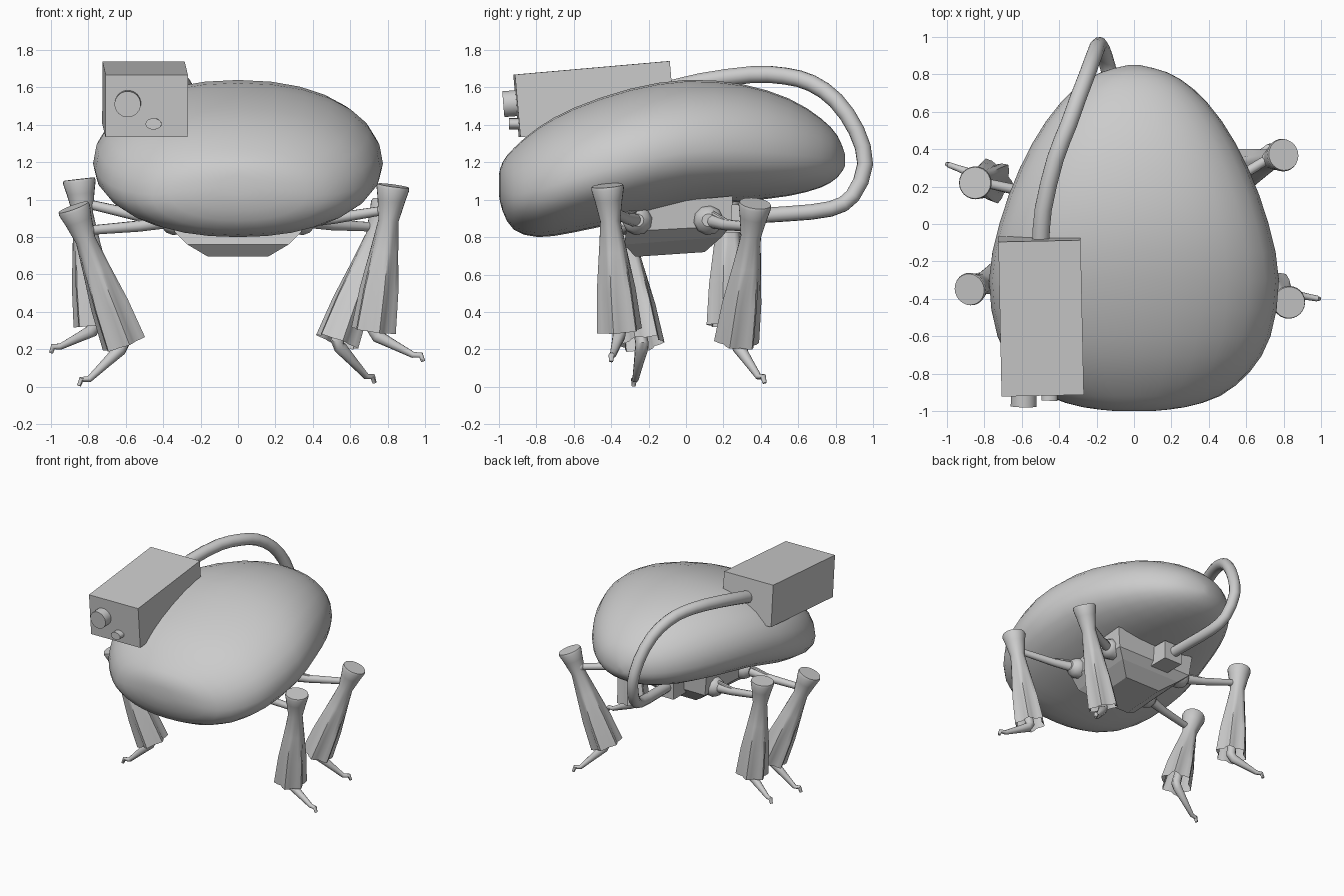
import bpy, bmesh, math
from mathutils import Vector, Matrix

if "Cube" in bpy.data.objects:
    bpy.data.objects.remove(bpy.data.objects["Cube"], do_unlink=True)


def finish(name, bm, angle=40):
    """Turn a bmesh into an object; angle 0 keeps it flat."""
    bmesh.ops.recalc_face_normals(bm, faces=bm.faces)
    mesh = bpy.data.meshes.new(name)
    bm.to_mesh(mesh)
    bm.free()
    ob = bpy.data.objects.new(name, mesh)
    bpy.context.collection.objects.link(ob)
    if angle:
        bpy.ops.object.select_all(action='DESELECT')
        ob.select_set(True)
        bpy.context.view_layer.objects.active = ob
        bpy.ops.object.shade_smooth_by_angle(angle=math.radians(angle))
    return ob


def loft(name, rings, caps=(True, True), angle=40):
    """Skin a row of closed rings that have equal point counts."""
    bm = bmesh.new()
    rows = [[bm.verts.new(p) for p in ring] for ring in rings]
    n = len(rows[0])
    for a, b in zip(rows, rows[1:]):
        for i in range(n):
            j = (i + 1) % n
            bm.faces.new((a[i], a[j], b[j], b[i]))
    if caps[0]:
        bm.faces.new(rows[0])
    if caps[1]:
        bm.faces.new(rows[-1])
    return finish(name, bm, angle)


def sweep(name, path, radii, sides=12, pleats=None, caps=(True, True), angle=40):
    """Round tube along a path, optionally pleated ring by ring."""
    pts = [Vector(p) for p in path]
    tangent = (pts[1] - pts[0]).normalized()
    u = tangent.orthogonal().normalized()
    rings = []
    for k, p in enumerate(pts):
        new = (pts[min(k + 1, len(pts) - 1)] - pts[max(k - 1, 0)]).normalized()
        u = tangent.rotation_difference(new) @ u
        tangent = new
        v = tangent.cross(u)
        depth = pleats[k] if pleats else 0
        ring = []
        for i in range(sides):
            a = math.tau * i / sides
            r = radii[k] * (1 + depth * math.cos(6 * a))
            ring.append(p + r * (u * math.cos(a) + v * math.sin(a)))
        rings.append(ring)
    return loft(name, rings, caps, angle)


def block(name, size, centre, pitch=0.0, yaw=0.0):
    bm = bmesh.new()
    bmesh.ops.create_cube(bm, size=1)
    turn = Matrix.Rotation(yaw, 4, 'Z') @ Matrix.Rotation(pitch, 4, 'X')
    bm.transform(Matrix.Translation(centre) @ turn @ Matrix.Diagonal((*size, 1)))
    return finish(name, bm, 0)


def ball(name, centre, r):
    bm = bmesh.new()
    bmesh.ops.create_uvsphere(bm, u_segments=12, v_segments=8, radius=r)
    bm.transform(Matrix.Translation(centre))
    return finish(name, bm, 60)


def smooth_path(points, steps):
    """Catmull-Rom points through the given ones, of any dimension."""
    p = [Vector(q) for q in points]
    p = [2 * p[0] - p[1]] + p + [2 * p[-1] - p[-2]]
    out = []
    for a, b, c, d in zip(p, p[1:], p[2:], p[3:]):
        for s in range(steps):
            t = s / steps
            out.append(0.5 * (2 * b + (c - a) * t + (2 * a - 5 * b + 4 * c - d) * t * t
                              + (3 * b - a - 3 * c + d) * t ** 3))
    return out + [p[-2]]


# Egg-shaped shell: y, half width, top, bottom
sections = [
    (-1.0, .1, 1.13, 1.03), (-.98, .27, 1.2, .94), (-.92, .46, 1.275, .84),
    (-.79, .62, 1.385, .8), (-.6, .73, 1.49, .825), (-.3, .775, 1.592, .89),
    (0, .72, 1.64, .96), (.3, .61, 1.617, .99), (.55, .47, 1.54, 1.02),
    (.72, .32, 1.435, 1.065), (.81, .18, 1.34, 1.12), (.85, .03, 1.24, 1.18)]
shell = []
for y, w, top, bottom in smooth_path(sections, 2):
    mid = bottom + .43 * (top - bottom)
    ring = []
    for i in range(28):
        a = math.tau * i / 28
        s = math.copysign(abs(math.sin(a)) ** .93, math.sin(a))
        c = math.copysign(abs(math.cos(a)) ** .93, math.cos(a))
        ring.append((w * c, y, mid + s * (top - mid if s > 0 else mid - bottom)))
    shell.append(ring)
loft("body_shell", shell, angle=80)

# Camera head with two lenses
pitch, yaw = math.radians(5), math.radians(1.2)
block("camera_box", (.44, .83, .335), (-.497, -.49, 1.537), pitch, yaw)
sweep("large_lens", [(-.588, -.85, 1.52), (-.59, -.975, 1.51)], [.07, .07], 20)
lens = sweep("small_lens", [(-.45, -.85, 0), (-.452, -.945, 0)], [.043, .043], 16)
lens.scale.z = .7
lens.location.z = 1.405

# Hose from the camera, round the back, to the underside
hose = smooth_path([
    (-.5, -.12, 1.58), (-.485, .08, 1.63), (-.42, .35, 1.668), (-.35, .53, 1.66),
    (-.3, .67, 1.622), (-.25, .8, 1.53), (-.21, .91, 1.37), (-.185, .957, 1.19),
    (-.155, .89, 1.02), (-.125, .77, .95), (-.1, .55, .925), (-.08, .3, .91)], 2)
sweep("hose", hose, [.048 - .008 * k / len(hose) for k in range(len(hose))], 12, angle=60)
block("hose_socket", (.16, .17, .15), (-.07, .29, .9))

# Tapered hull under the shell: half width, front y, back y, z front, z back
levels = [(.36, -.31, .25, .97, 1.02), (.34, -.32, .24, .83, .86),
          (.27, -.33, .19, .76, .80), (.16, -.27, .1, .695, .72)]
loft("hull", [[(-w, f, zf), (w, f, zf), (w, b, zb), (-w, b, zb)]
              for w, f, b, zf, zb in levels], angle=0)

# Legs: top, hem centre, toe tip
legs = {
    "front_left": ((.83, -.42, 1.075), (.725, -.355, .30), (.99, -.40, .135)),
    "back_left": ((.80, .37, .98), (.53, .27, .24), (.73, .42, .02)),
    "front_right": ((-.88, -.35, .96), (-.61, -.235, .23), (-.85, -.28, .005)),
    "back_right": ((-.85, .22, 1.11), (-.76, .23, .33), (-1.0, .32, .18))}
stations = [0, .02, .1, .24, .45, .72, 1]
widths = [.084, .088, .074, .054, .073, .096, .108]
folds = [0, 0, 0, 0, .06, .12, .15]

for place, (top, hem, toe) in legs.items():
    top, hem, toe = Vector(top), Vector(hem), Vector(toe)
    side = math.copysign(1, top.x)

    # Pleated sleeve, open at the hem
    sweep(place + "_leg_sleeve", [top.lerp(hem, t) for t in stations], widths,
          24, folds, (True, False), angle=50)

    # Shin, foot and hooked toe
    out = (toe - hem) * Vector((1, 1, 0))
    out.normalize()
    ankle = hem + Vector((0, 0, -.03)) + out * .02
    knuckle = toe - out * .055 + Vector((0, 0, .035))
    sweep(place + "_foot",
          [top.lerp(hem, .8), hem, ankle, ankle.lerp(knuckle, .45), knuckle,
           toe - out * .012 + Vector((0, 0, .034)), toe],
          [.032, .036, .035, .026, .017, .016, .011], 10)

    # Rounded shoulder on the hull, arm and joint on the sleeve
    joint = top.lerp(hem, .17)
    joint.x -= side * .03
    socket = Vector((side * .35, -.26 if top.y < 0 else .12, .89))
    sweep(place + "_shoulder",
          [socket + Vector((side * d, 0, 0)) for d in (-.1, 0, .035, .06)],
          [.07, .08, .066, .035], 10)
    elbow = socket.lerp(joint, .4) + Vector((0, 0, -.01))
    sweep(place + "_arm", [socket, elbow, joint], [.04, .03, .025], 10)
    lift = Vector((0, 0, .05))
    sweep(place + "_arm_strut", [socket + lift, elbow.lerp(joint, .3)], [.014, .013], 8)
    ball(place + "_arm_joint", joint, .04)
